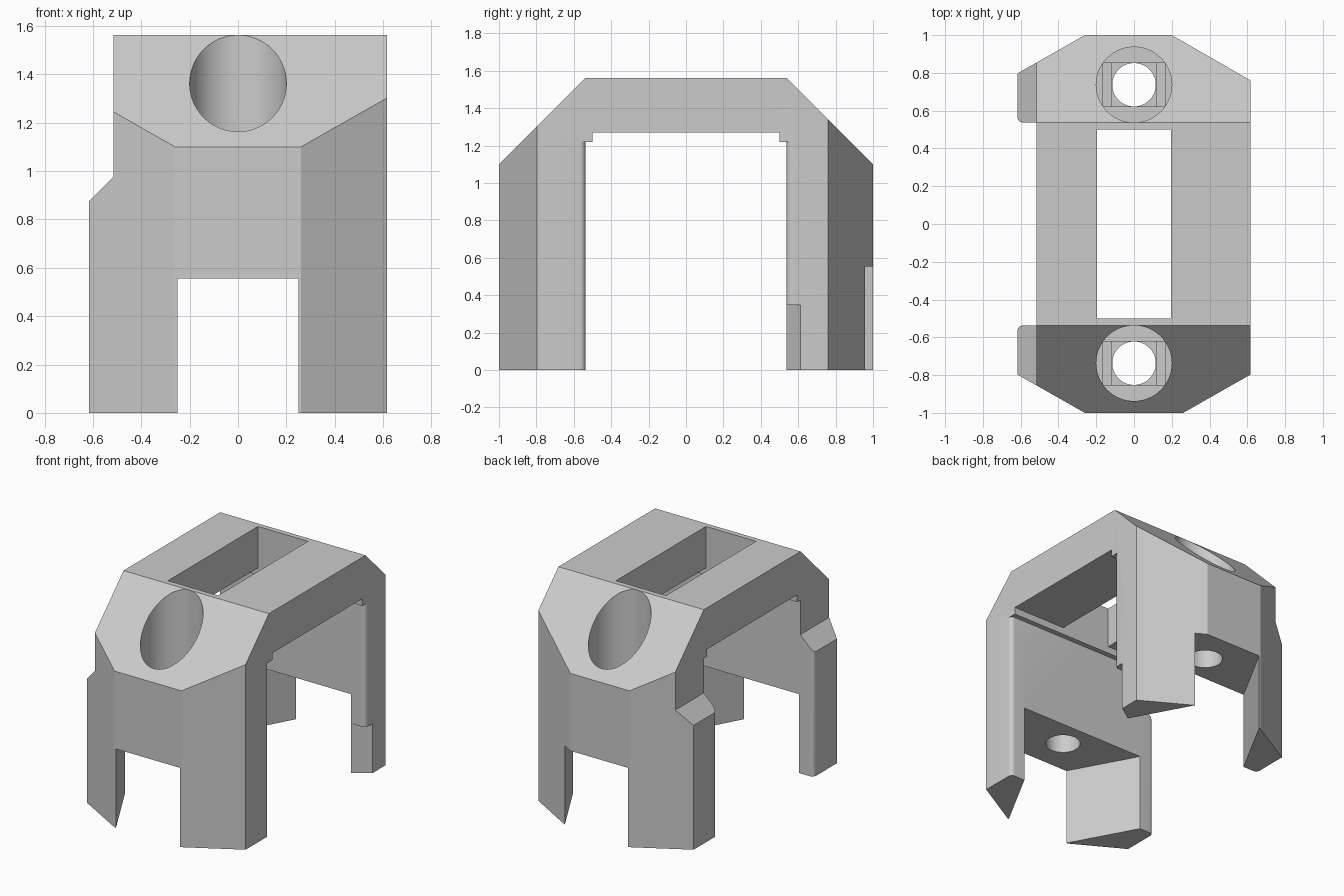
import bpy, bmesh, math
from mathutils import Vector

cube = bpy.data.objects.get("Cube")
if cube:
    bpy.data.objects.remove(cube, do_unlink=True)

grey = bpy.data.materials.new("light_grey")
grey.use_nodes = True
grey.diffuse_color = (0.6, 0.6, 0.6, 1)
grey.node_tree.nodes["Principled BSDF"].inputs["Base Color"].default_value = (0.6, 0.6, 0.6, 1)


def prism(name, points, lo, hi, axis="z"):
    """Extrude a flat outline along an axis from lo to hi."""
    place = {"x": lambda p, t: (t, p[0], p[1]),
             "y": lambda p, t: (p[0], t, p[1]),
             "z": lambda p, t: (p[0], p[1], t)}[axis]
    bm = bmesh.new()
    base = bm.faces.new([bm.verts.new(place(p, lo)) for p in points])
    ext = bmesh.ops.extrude_face_region(bm, geom=[base])
    shift = Vector(place((0, 0), hi - lo))
    bmesh.ops.translate(bm, vec=shift,
                        verts=[g for g in ext["geom"] if isinstance(g, bmesh.types.BMVert)])
    bmesh.ops.recalc_face_normals(bm, faces=bm.faces)
    mesh = bpy.data.meshes.new(name)
    bm.to_mesh(mesh)
    bm.free()
    obj = bpy.data.objects.new(name, mesh)
    bpy.context.collection.objects.link(obj)
    return obj


def box(w, y0, y1):
    return [(-w, y0), (w, y0), (w, y1), (-w, y1)]


def circle(r, cy, n=64):
    return [(r * math.cos(2 * math.pi * i / n), cy + r * math.sin(2 * math.pi * i / n))
            for i in range(n)]


# body: side profile with sloped ends
body = prism("bracket_body", [(-1, 0), (1, 0), (1, 1.1), (0.537, 1.562), (-0.537, 1.562), (-1, 1.1)],
             -0.8, 0.8, "x")
body.data.materials.append(grey)
steps = []


def cut(obj, op="DIFFERENCE"):
    obj.hide_render = True
    mod = body.modifiers.new(obj.name, "BOOLEAN")
    mod.operation, mod.solver, mod.object = op, "EXACT", obj
    steps.append(obj)


# footprint with angled corners
cut(prism("footprint", [(-0.26, -1.1), (-0.26, -1), (-0.617, -0.797), (-0.617, 0.797),
                        (-0.26, 1), (0.2, 1), (0.617, 0.76), (0.617, -0.797),
                        (0.26, -1), (0.26, -1.1)][1:-1], -0.5, 2), "INTERSECT")

# narrower upper part on one side, above the leg shoulders
cut(prism("shoulder_cutter", [(-0.9, 0.592), (-0.515, 0.977), (-0.515, 1.8), (-0.9, 1.8)], -1.5, 1.5, "y"))

# opening between the end walls, flaring into rounded leg corners
r, half, edge = 0.03, 0.537, 0.617
quarter = [(edge - r + r * math.sin(a), half + r - r * math.cos(a))
           for a in [math.pi / 2 * i / 6 for i in range(7)]]
quarter.append((0.8, half + r))
opening = (quarter + [(x, -y) for x, y in reversed(quarter)]
           + [(-x, -y) for x, y in quarter] + [(-x, y) for x, y in reversed(quarter)])
cut(prism("opening_cutter", opening, -0.3, 1.22))
cut(prism("recess_cutter", box(0.9, -0.5, 0.5), 1.0, 1.27))

# slot through the roof
cut(prism("slot_cutter", box(0.195, -0.5, 0.5), 0.9, 1.8))

for side, word in ((-1, "front"), (1, "back")):
    # tapered gap that leaves wedge-shaped legs
    taper = [(-0.195, 1.1), (0.195, 1.1), (0.578, 0.4), (-0.578, 0.4)]
    cut(prism(word + "_gap_cutter", [(x, y * side) for x, y in taper], -0.3, 0.555))
    # bolt hole: counterbore, two bridging steps, through hole
    c = 0.737 * side
    cut(prism(word + "_counterbore_cutter", circle(0.2, c), 0.78, 1.9))
    cut(prism(word + "_bridge_cutter", box(0.163, c - 0.116, c + 0.116), 0.765, 0.9))
    cut(prism(word + "_square_cutter", box(0.116, c - 0.116, c + 0.116), 0.75, 0.88))
    cut(prism(word + "_hole_cutter", circle(0.115, c), 0.3, 0.95))

# relieved corner low on one back leg
cut(prism("corner_cutter", [(0.47, 0.514), (0.75, 0.703), (0.75, 0.514)], -0.3, 0.348))

# bake the cuts and remove the helpers
deps = bpy.context.evaluated_depsgraph_get()
deps.update()
result = bpy.data.meshes.new_from_object(body.evaluated_get(deps))
body.modifiers.clear()
body.data = result
for helper in steps:
    bpy.data.objects.remove(helper, do_unlink=True)
result.materials.clear()
result.materials.append(grey)
for face in result.polygons:
    face.material_index = 0

bpy.ops.object.select_all(action="DESELECT")
body.select_set(True)
bpy.context.view_layer.objects.active = body
bpy.ops.object.shade_smooth_by_angle(angle=math.radians(25))
